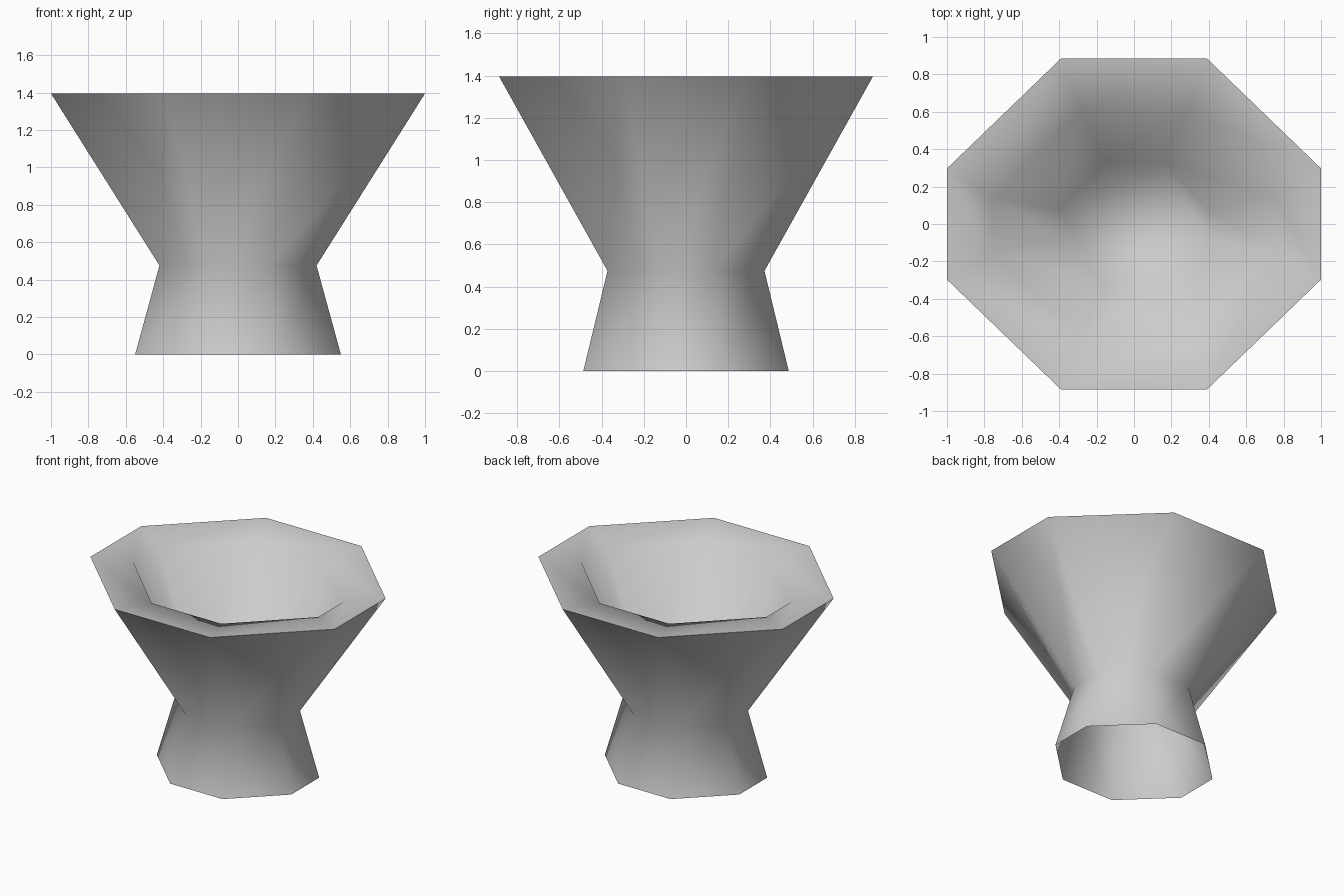
import bpy
import math

if "Cube" in bpy.data.objects:
    bpy.data.objects.remove(bpy.data.objects["Cube"], do_unlink=True)

# One plain grey material
grey = bpy.data.materials.new("plain_grey")
grey.use_nodes = True
colour = (0.6, 0.6, 0.6, 1.0)
grey.diffuse_color = colour
grey.node_tree.nodes["Principled BSDF"].inputs["Base Color"].default_value = colour


def octagon(side, front, z):
    """Eight-sided ring from its side corner and its front corner, mirrored."""
    quarter = [side, front]
    back = quarter + [(-x, y) for x, y in reversed(quarter)]
    ring = back + [(-x, -y) for x, y in back]
    return [(x, y, z) for x, y in ring]


def scaled(scale, z):
    """Ring with the proportions of the rim."""
    return octagon((scale, 0.297 * scale), (0.39 * scale, 0.885 * scale), z)


def loft(name, rings, floor=False):
    """Skin a stack of octagons, optionally closing the last one."""
    verts = [v for ring in rings for v in ring]
    faces = []
    for level in range(len(rings) - 1):
        a, b = level * 8, level * 8 + 8
        for i in range(8):
            j = (i + 1) % 8
            faces.append((a + i, a + j, b + j, b + i))
    if floor:
        last = len(verts) - 8
        faces.append(tuple(range(last, last + 8)))
    mesh = bpy.data.meshes.new(name)
    mesh.from_pydata(verts, [], faces)
    mesh.materials.append(grey)
    obj = bpy.data.objects.new(name, mesh)
    bpy.context.collection.objects.link(obj)
    bpy.ops.object.select_all(action='DESELECT')
    obj.select_set(True)
    bpy.context.view_layer.objects.active = obj
    bpy.ops.object.shade_smooth_by_angle(angle=math.radians(85))


# Open-bottomed outer wall: flared foot, narrow waist, wide bowl
rim = scaled(1.0, 1.395)
loft("outer_wall", [scaled(0.55, 0.0), scaled(0.42, 0.475), rim])

# Sloping lip, hollow of the bowl and its floor just above the waist
lip_edge = octagon((0.757, 0.141), (0.285, 0.602), 1.36)
bowl_floor = octagon((0.395, 0.08), (0.155, 0.332), 0.56)
loft("bowl_lining", [rim, lip_edge, bowl_floor], floor=True)
